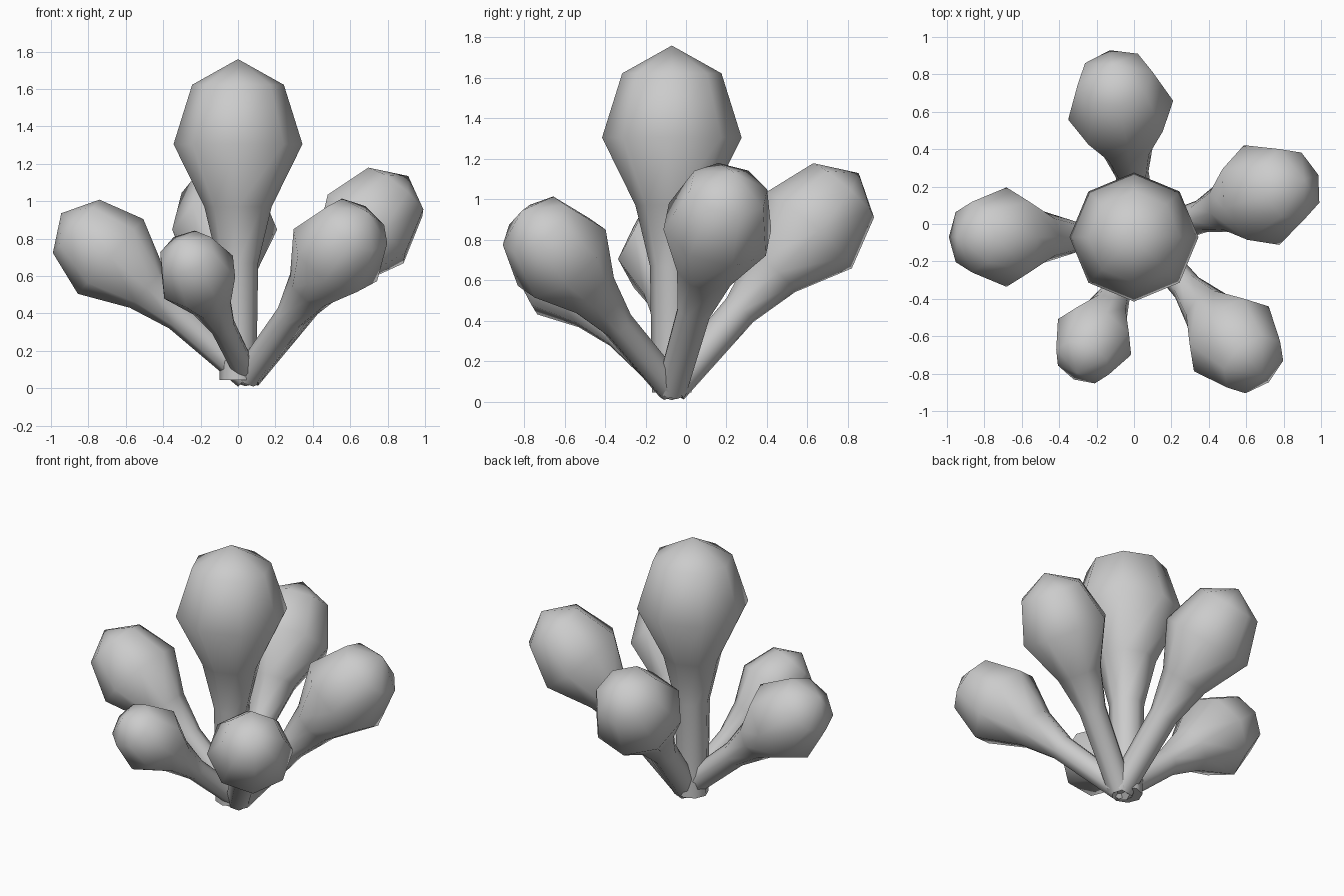
import bpy, bmesh, math
from mathutils import Vector

cube = bpy.data.objects.get("Cube")
if cube:
    bpy.data.objects.remove(cube, do_unlink=True)

# Single plain grey
grey = bpy.data.materials.new("plain_grey")
grey.use_nodes = True
colour = (0.6, 0.6, 0.6, 1)
grey.diffuse_color = colour
grey.node_tree.nodes["Principled BSDF"].inputs["Base Color"].default_value = colour

# Pod outline as (radius, height), both relative to pod length
PROFILE = [(0.057, 0), (0.063, 0.365), (0.105, 0.54), (0.201, 0.735), (0.143, 0.92)]
SIDES = 8


def pod(name, base, tip):
    """Eight-sided club shape running from base to tip."""
    base, tip = Vector(base), Vector(tip)
    axis = tip - base
    length = axis.length
    bm = bmesh.new()
    rings = []
    for r, h in PROFILE:
        ring = []
        for i in range(SIDES):
            a = math.tau * i / SIDES
            ring.append(bm.verts.new(Vector((r * math.cos(a), r * math.sin(a), h)) * length))
        rings.append(ring)
    top = bm.verts.new((0, 0, length))
    bm.faces.new(rings[0][::-1])
    for i in range(SIDES):
        j = (i + 1) % SIDES
        for low, high in zip(rings, rings[1:]):
            bm.faces.new((low[i], low[j], high[j], high[i]))
        bm.faces.new((rings[-1][i], rings[-1][j], top))
    mesh = bpy.data.meshes.new(name)
    bm.to_mesh(mesh)
    bm.free()
    mesh.materials.append(grey)
    obj = bpy.data.objects.new(name, mesh)
    bpy.context.collection.objects.link(obj)
    obj.location = base
    obj.rotation_mode = 'QUATERNION'
    obj.rotation_quaternion = axis.to_track_quat('Z', 'Y')
    bpy.ops.object.select_all(action='DESELECT')
    obj.select_set(True)
    bpy.context.view_layer.objects.active = obj
    bpy.ops.object.shade_smooth_by_angle(angle=math.radians(60))


# Upright pod in the middle
pod("center_pod", (0, -0.07, 0.045), (0, -0.07, 1.76))

# Leaning pods fanning out from a shared root
ROOT = (0.05, -0.07, 0.065)
TIPS = {
    "right_pod": (-0.945, -0.07, 0.936),
    "front_right_pod": (-0.305, -0.797, 0.785),
    "front_left_pod": (0.69, -0.81, 0.945),
    "left_pod": (0.91, 0.236, 1.135),
    "back_pod": (-0.115, 0.853, 1.13),
}
for name, tip in TIPS.items():
    pod(name, ROOT, tip)
